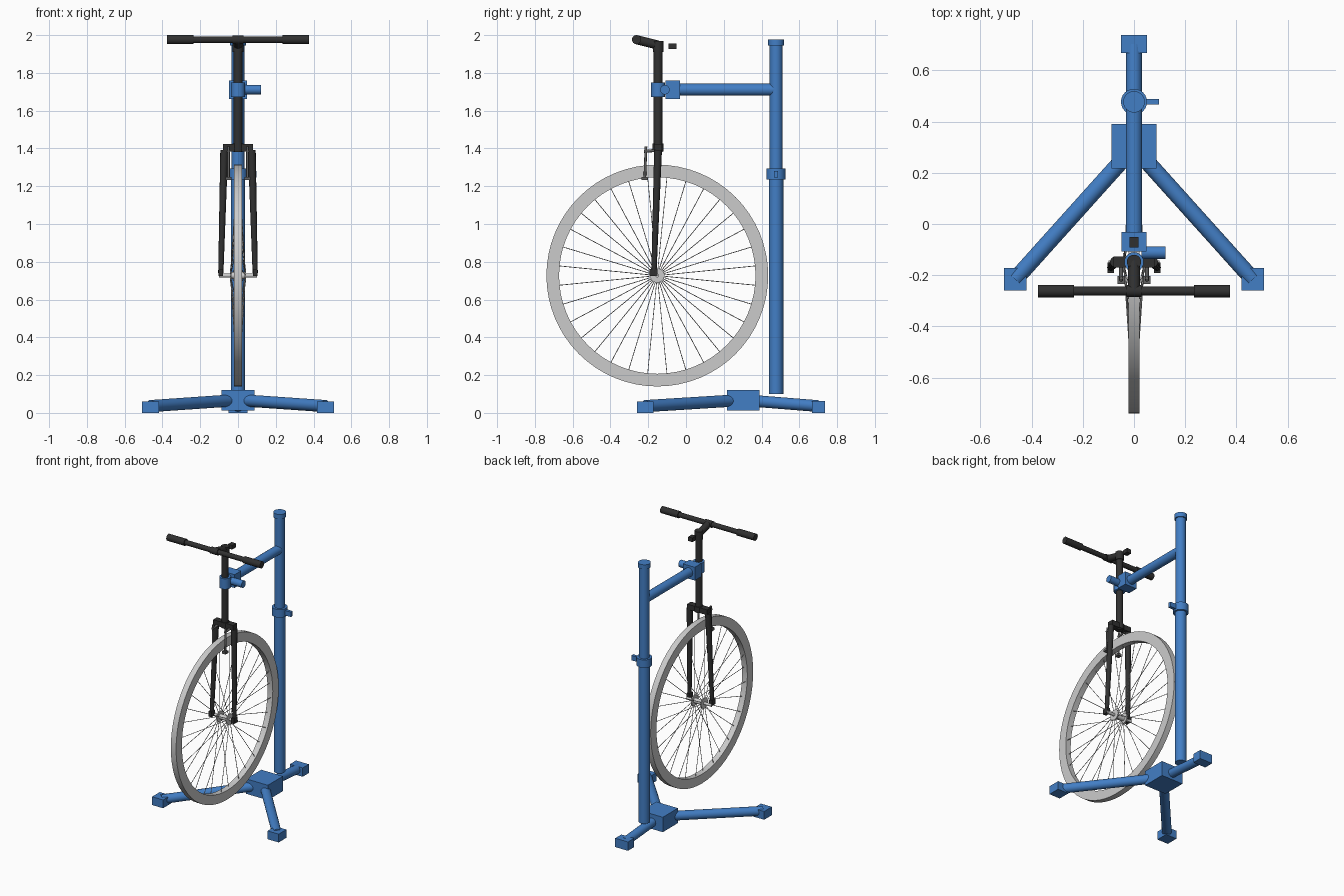
import bpy, bmesh, math
from mathutils import Vector

if "Cube" in bpy.data.objects:
    bpy.data.objects.remove(bpy.data.objects["Cube"])


def material(name, rgb):
    m = bpy.data.materials.new(name)
    m.diffuse_color = (*rgb, 1)
    m.use_nodes = True
    m.node_tree.nodes["Principled BSDF"].inputs["Base Color"].default_value = m.diffuse_color
    return m


BLUE = material("stand_blue", (0.055, 0.21, 0.56))
DARK = material("fork_dark", (0.03, 0.03, 0.03))
STEEL = material("brake_grey", (0.12, 0.12, 0.12))


def finish(name, bm, mat, smooth=True):
    bmesh.ops.recalc_face_normals(bm, faces=bm.faces)
    me = bpy.data.meshes.new(name)
    bm.to_mesh(me)
    bm.free()
    ob = bpy.data.objects.new(name, me)
    bpy.context.collection.objects.link(ob)
    if mat:
        me.materials.append(mat)
    if smooth:
        bpy.context.view_layer.objects.active = ob
        bpy.ops.object.select_all(action='DESELECT')
        ob.select_set(True)
        bpy.ops.object.shade_smooth_by_angle(angle=math.radians(35))
    return ob


def add_rod(bm, a, b, r1, r2=None, n=24):
    a, b = Vector(a), Vector(b)
    d = b - a
    mx = d.to_track_quat('Z', 'Y').to_matrix().to_4x4()
    mx.translation = (a + b) / 2
    bmesh.ops.create_cone(bm, cap_ends=True, segments=n, radius1=r1,
                          radius2=r1 if r2 is None else r2, depth=d.length, matrix=mx)


def rod(name, a, b, r1, r2=None, mat=None, n=24):
    bm = bmesh.new()
    add_rod(bm, a, b, r1, r2, n)
    return finish(name, bm, mat)


def box(name, lo, hi, mat=None):
    bm = bmesh.new()
    bmesh.ops.create_cube(bm, size=1)
    lo, hi = Vector(lo), Vector(hi)
    for v in bm.verts:
        v.co = Vector([c * s for c, s in zip(v.co, hi - lo)]) + (lo + hi) / 2
    return finish(name, bm, mat, False)


# Tripod base
box("base_block", (-.087, .217, .012), (.087, .39, .12), BLUE)
feet = {"front_left": (-.463, -.215), "front_right": (.463, -.215)}
for side, (x, y) in feet.items():
    rod(side + "_leg", (0, .3, .068), (x, y, .036), .032, mat=BLUE)
    box(side + "_foot", (x - .044, y - .044, 0), (x + .044, y + .044, .06), BLUE)
rod("rear_leg", (0, .3, .068), (0, .7, .036), .031, mat=BLUE)
box("rear_foot", (-.051, .667, 0), (.051, .737, .064), BLUE)

# Upright post with height collar and knob
PY = .477
rod("lower_post", (0, PY, .1), (0, PY, 1.27), .038, mat=BLUE)
rod("upper_post", (0, PY, 1.25), (0, PY, 1.95), .034, mat=BLUE)
rod("post_cap", (0, PY, 1.945), (0, PY, 1.978), .042, mat=BLUE)
rod("height_collar", (0, PY, 1.235), (0, PY, 1.293), .051, mat=BLUE)
box("collar_knob", (.04, PY - .011, 1.246), (.097, PY + .011, 1.281), BLUE)

# Clamp arm
AZ = 1.711
rod("clamp_arm", (0, -.05, AZ), (0, PY, AZ), .032, mat=BLUE)
box("clamp_block", (-.048, -.108, AZ - .048), (.048, -.032, AZ + .048), BLUE)
SY = -.148
rod("clamp_jaw", (0, SY, AZ - .038), (0, SY, AZ + .038), .038, mat=BLUE)
rod("clamp_knob", (.03, -.112, AZ), (.123, -.112, AZ), .025, mat=BLUE)

# Steering column, stem and handlebar
rod("steerer", (0, SY, 1.38), (0, SY, 1.94), .023, mat=DARK)
rod("lower_collar", (0, SY, 1.385), (0, SY, 1.425), .029, mat=DARK)
rod("upper_collar", (0, SY, 1.91), (0, SY, 1.97), .028, mat=DARK)
BY, BZ = -.262, 1.976
rod("stem", (0, SY, 1.947), (0, BY, BZ), .024, mat=DARK)
rod("handlebar", (-.37, BY, BZ), (.37, BY, BZ), .0175, mat=DARK)
rod("bar_clamp", (-.03, BY, BZ), (.03, BY, BZ), .023, mat=DARK)
box("bell_block", (-.017, -.092, 1.926), (.017, -.05, 1.956), DARK)

# Fork crown
box("fork_crown", (-.08, SY - .022, 1.385), (.08, SY + .022, 1.423), DARK)

WY, WZ = -.152, .727
for s, side in ((-1, "left"), (1, "right")):
    rod(side + "_grip", (s * .235, BY, BZ), (s * .375, BY, BZ), .024, mat=DARK)
    # Fork blades and dropouts
    rod(side + "_fork_blade", (s * .073, SY, 1.39), (s * .091, -.17, .74), .021, .014, DARK, 12)
    box(side + "_dropout", (s * .091 - .012, -.192, .724), (s * .091 + .012, -.15, .762), DARK)
    # Rim brake: pivot, arm and pad
    rod(side + "_brake_pivot", (s * .05, SY, 1.39), (s * .05, -.222, 1.385), .008, mat=STEEL, n=12)
    rod(side + "_brake_arm", (s * .05, -.212, 1.41), (s * .05, -.218, 1.24), .007, mat=STEEL, n=12)
    box(side + "_brake_pad", (s * .05 - .015, -.235, 1.233), (s * .05 + .015, -.203, 1.25), STEEL)
    # Hub flanges
    rod(side + "_hub_flange", (s * .034, WY, WZ), (s * .042, WY, WZ), .038)

# Hub
rod("hub_shell", (-.04, WY, WZ), (.04, WY, WZ), .018)
rod("axle", (-.1, WY, WZ), (.1, WY, WZ), .01)

# Wheel ring: rectangular section revolved around the axle
N, RO, RI, W = 64, .587, .52, .021
bm = bmesh.new()
rings = []
for i in range(N):
    a = math.tau * i / N
    rings.append([bm.verts.new((x, WY + r * math.cos(a), WZ + r * math.sin(a)))
                  for x, r in ((-W, RI), (-W, RO), (W, RO), (W, RI))])
for i in range(N):
    p, q = rings[i], rings[(i + 1) % N]
    for j in range(4):
        k = (j + 1) % 4
        bm.faces.new((p[j], p[k], q[k], q[j]))
finish("wheel_rim", bm, None)

# Spokes alternate between the two flanges
bm = bmesh.new()
for i in range(32):
    a = math.tau * (i + .5) / 32
    c, s = math.cos(a), math.sin(a)
    x = .038 if i % 2 else -.038
    add_rod(bm, (x, WY + .034 * c, WZ + .034 * s),
            (x * .15, WY + .525 * c, WZ + .525 * s), .002, n=6)
finish("spokes", bm, None)
